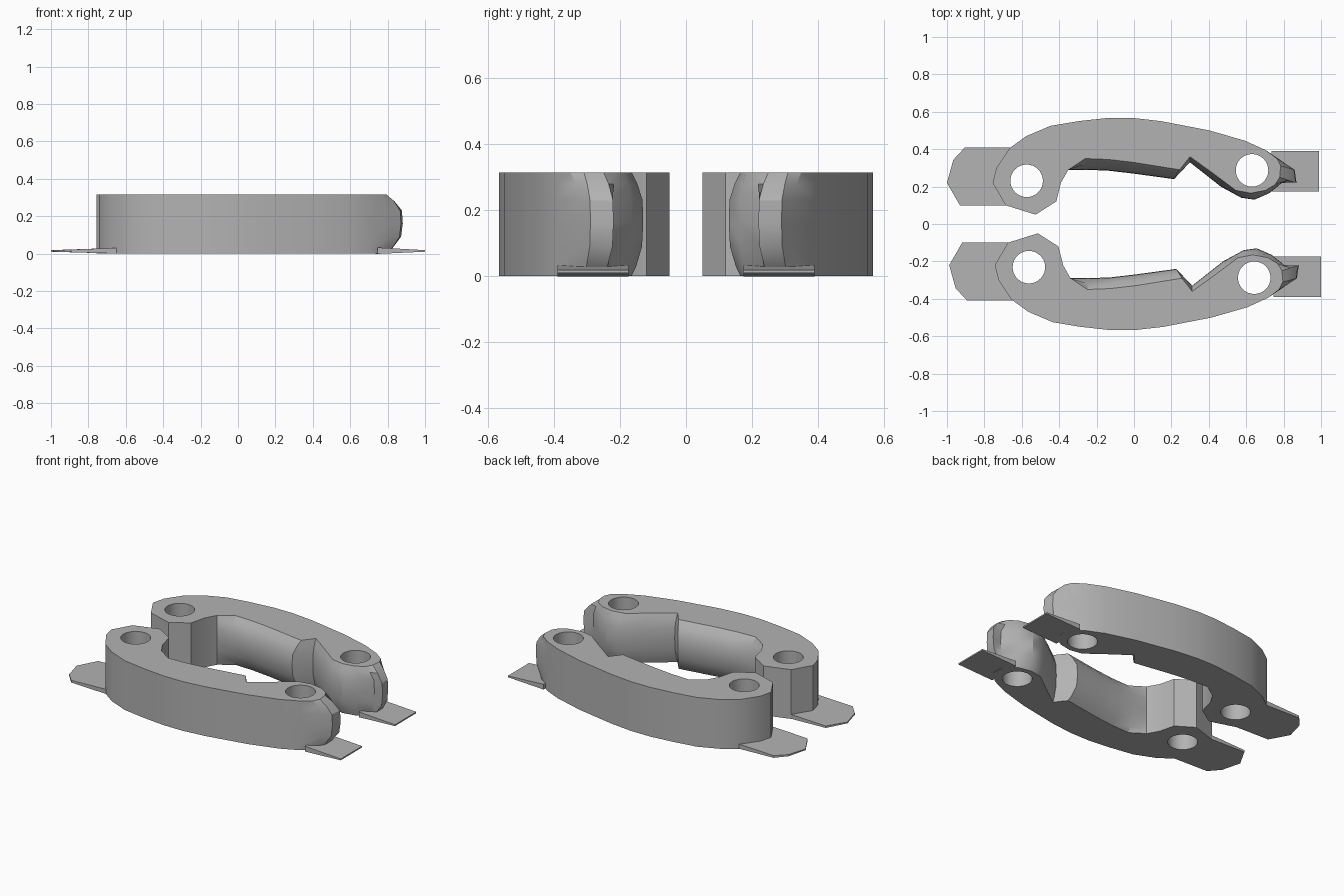
import bpy, bmesh, math
from mathutils import Matrix

cube = bpy.data.objects.get("Cube")
if cube:
    bpy.data.objects.remove(cube, do_unlink=True)

grey = bpy.data.materials.new("plain_grey")
grey.use_nodes = True
colour = (0.45, 0.45, 0.45, 1)
grey.diffuse_color = colour
grey.node_tree.nodes["Principled BSDF"].inputs["Base Color"].default_value = colour

# Plan outline: outer wall, swelling inner wall (rim and belly), square heel
outer = [(-.75, .22), (-.73, .30), (-.66, .405), (-.57, .47), (-.44, .525), (-.29, .55), (-.135, .567),
         (0, .567), (.15, .55), (.41, .50), (.60, .445), (.71, .395)]
rim = [(.77, .35), (.79, .31), (.785, .25), (.76, .21), (.71, .18), (.63, .165), (.55, .18),
       (.43, .27), (.305, .36), (.25, .29), (0, .33), (-.13, .345), (-.255, .35)]
belly = [(.82, .32), (.865, .29), (.875, .22), (.81, .23), (.73, .165), (.65, .13), (.58, .14),
         (.47, .20), (.305, .33), (.22, .24), (0, .27), (-.13, .285), (-.25, .29)]
heel = [(-.345, .29), (-.385, .22), (-.41, .12), (-.52, .05), (-.68, .10)]
# Height of each layer and how far it swells from rim to belly
layers = [(0, 0), (.03, .4), (.09, .9), (.16, 1), (.23, .95), (.28, .5), (.315, 0)]
holes = [(-.568, .231), (.637, .287)]


def layer_outline(w):
    middle = [(a[0] + (b[0] - a[0]) * w, a[1] + (b[1] - a[1]) * w) for a, b in zip(rim, belly)]
    return outer + middle + heel


def loft(name, rings, side):
    """Skin stacked rings of points and close both ends."""
    bm = bmesh.new()
    loops = [[bm.verts.new((x - .006 * side, y * side, z)) for x, y, z in ring] for ring in rings]
    for low, high in zip(loops, loops[1:]):
        for i in range(len(low)):
            j = (i + 1) % len(low)
            bm.faces.new((low[i], low[j], high[j], high[i]))
    bm.faces.new(loops[0][::-1])
    bm.faces.new(loops[-1])
    bmesh.ops.recalc_face_normals(bm, faces=bm.faces)
    mesh = bpy.data.meshes.new(name)
    bm.to_mesh(mesh)
    bm.free()
    mesh.materials.append(grey)
    obj = bpy.data.objects.new(name, mesh)
    bpy.context.collection.objects.link(obj)
    return obj


def activate(obj):
    bpy.ops.object.select_all(action='DESELECT')
    obj.select_set(True)
    bpy.context.view_layer.objects.active = obj


def drill(obj, x, y):
    ring = [(x + .087 * math.cos(math.tau * i / 32), y + .087 * math.sin(math.tau * i / 32)) for i in range(32)]
    side = 1 if "back" in obj.name else -1
    cutter = loft("hole_cutter", [[(*p, z) for p in ring] for z in (-.1, .5)], side)
    cutter.hide_render = True
    mod = obj.modifiers.new("hole", 'BOOLEAN')
    mod.operation = 'DIFFERENCE'
    mod.solver = 'EXACT'
    mod.object = cutter
    activate(obj)
    bpy.ops.object.modifier_apply(modifier=mod.name)
    bpy.data.objects.remove(cutter, do_unlink=True)


def tab(name, points, root, tip, side):
    """Thin plate that tapers from its root under the body to its tip."""
    def level(x, a, b):
        t = (x - root) / (tip - root)
        return a + (b - a) * t
    loft(name, [[(x, y, level(x, 0, .01)) for x, y in points],
                [(x, y, level(x, .03, .018)) for x, y in points]], side)


round_tab = [(-.994, .22), (-.96, .343), (-.90, .408), (-.65, .408), (-.68, .10), (-.925, .10)]
square_tab = [(.74, .39), (.994, .39), (.994, .175), (.74, .175)]

for label, side in (("back", 1), ("front", -1)):
    body = loft(label + "_body", [[(x, y, z) for x, y in layer_outline(w)] for z, w in layers], side)
    for x, y in holes:
        drill(body, x, y)
    activate(body)
    bpy.ops.object.shade_smooth_by_angle(angle=math.radians(30))
    tab(label + "_round_tab", round_tab, -.65, -1, side)
    tab(label + "_square_tab", square_tab, .78, 1, side)
